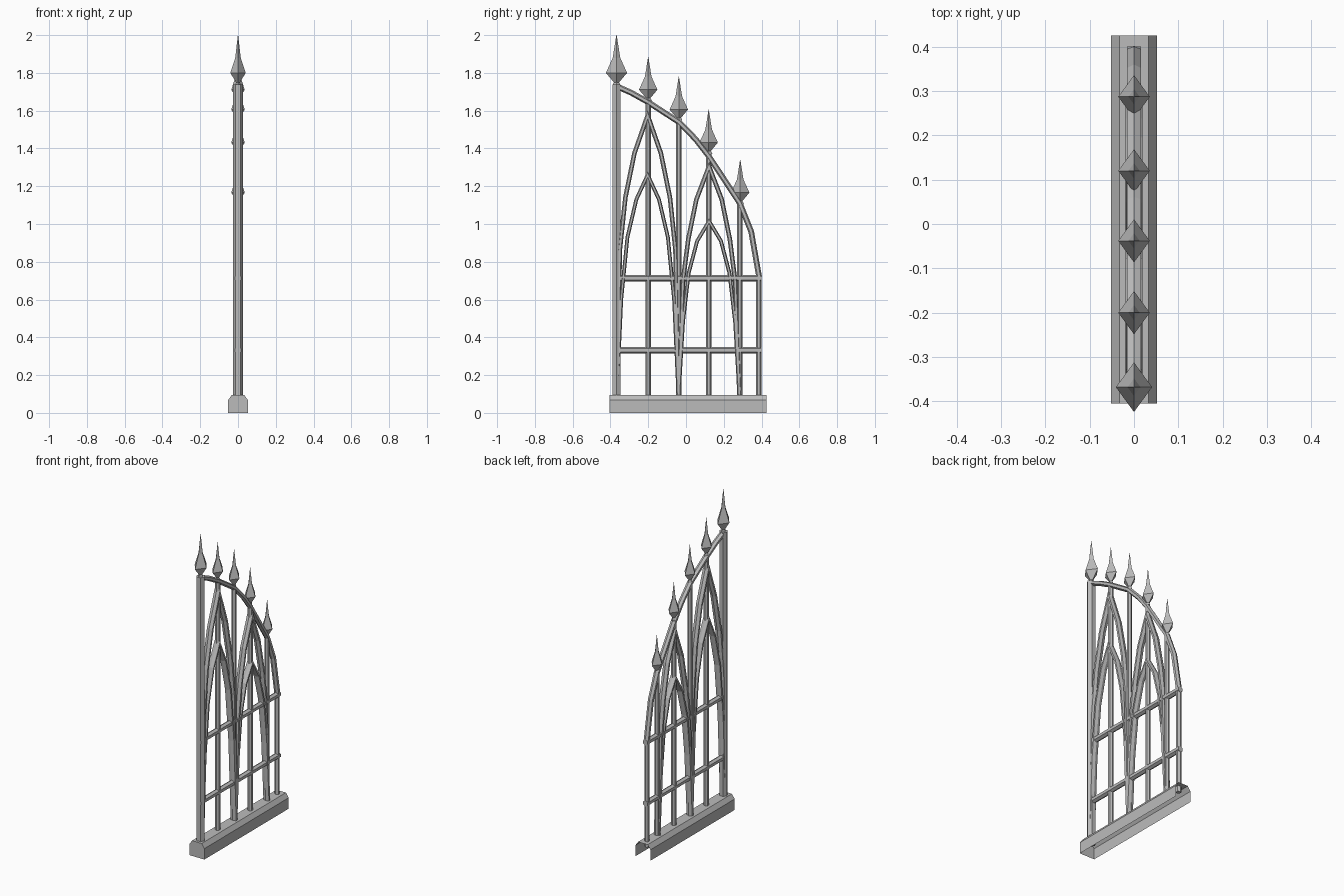
import bpy, bmesh, math
from mathutils import Vector

if "Cube" in bpy.data.objects:
    bpy.data.objects.remove(bpy.data.objects["Cube"])

iron = bpy.data.materials.new("grey_iron")
iron.diffuse_color = (0.5, 0.5, 0.5, 1)
iron.use_nodes = True
iron.node_tree.nodes["Principled BSDF"].inputs["Base Color"].default_value = iron.diffuse_color


def finish(name, bm, recalc=True):
    if recalc:
        bmesh.ops.recalc_face_normals(bm, faces=bm.faces)
    me = bpy.data.meshes.new(name)
    bm.to_mesh(me)
    bm.free()
    me.materials.append(iron)
    ob = bpy.data.objects.new(name, me)
    bpy.context.collection.objects.link(ob)
    return ob


def skin(bm, rings, closed=True):
    n = len(rings[0])
    for a, b in zip(rings, rings[1:]):
        for i in range(n if closed else n - 1):
            j = (i + 1) % n
            bm.faces.new((a[i], a[j], b[j], b[i]))


def bar(name, path, in_plane, depth, turn=0.0):
    """Six-sided mitred bar along a (y, z) path."""
    pts = [Vector(p) for p in path]
    bm = bmesh.new()
    rings = []
    for k, p in enumerate(pts):
        t0 = (p - pts[k - 1]).normalized() if k else None
        t1 = (pts[k + 1] - p).normalized() if k < len(pts) - 1 else None
        t0, t1 = t0 or t1, t1 or t0
        t = (t0 + t1).normalized()
        nrm = Vector((t.y, -t.x)) / max(0.3, t.dot(t0))
        ring = []
        for i in range(6):
            a = turn + i * math.pi / 3
            q = p + nrm * (math.cos(a) * in_plane)
            ring.append(bm.verts.new((math.sin(a) * depth, q.x, q.y)))
        rings.append(ring)
    skin(bm, rings)
    bm.faces.new(rings[0])
    bm.faces.new(rings[-1])
    return finish(name, bm)


def spike(name, y, top, s):
    """Four-sided spear head with concave flanks."""
    bm = bmesh.new()
    rings = []
    for dz, r in ((-0.268, 0.022), (-0.25, 0.014), (-0.2, 0.056), (-0.12, 0.020), (0, 0.001)):
        rings.append([bm.verts.new((cx * r * 0.73 * s, y + cy * r * s, top + dz * s))
                      for cx, cy in ((1, 0), (0, 1), (-1, 0), (0, -1))])
    skin(bm, rings)
    bm.faces.new(rings[0])
    bm.faces.new(rings[-1])
    return finish(name, bm)


# Plinth: chamfered channel, open below and at the rear end
bm = bmesh.new()
prof = [(-0.052, 0), (-0.052, 0.068), (-0.033, 0.095), (0.033, 0.095), (0.052, 0.068), (0.052, 0)]
ends = [[bm.verts.new((x, y, z)) for x, z in prof] for y in (-0.405, 0.425)]
skin(bm, ends, closed=False)
bm.faces.new(ends[0])
finish("plinth", bm)

# Uprights
bar("main_post", [(-0.368, 0.06), (-0.368, 1.738)], 0.025, 0.026, math.pi / 6)
for i, (y, z) in enumerate([(-0.2, 1.65), (-0.038, 1.54), (0.12, 1.37), (0.285, 1.11), (0.385, 0.73)]):
    bar(f"upright_{i + 1}", [(y, 0.06), (y, z)], 0.014, 0.015)

# Cross rails and curved top rail
for name, z in (("lower_rail", 0.332), ("upper_rail", 0.713)):
    bar(name, [(-0.388, z), (0.4, z)], 0.018, 0.018)
bar("curved_top_rail", [(-0.368, 1.73), (-0.29, 1.695), (-0.2, 1.645), (-0.038, 1.54), (0.05, 1.45),
                        (0.12, 1.36), (0.285, 1.11), (0.345, 0.96), (0.387, 0.72)], 0.015, 0.018)

# Pointed arches, each mirrored about its own centre
arches = {
    "tall_outer_arch": (-0.203, [(0, 1.575), (0.07, 1.375), (0.118, 1.14), (0.147, 0.865), (0.163, 0.09)], 0.012),
    "tall_inner_arch": (-0.203, [(0, 1.26), (0.06, 1.13), (0.107, 0.93), (0.14, 0.6), (0.163, 0.09)], 0.010),
    "short_outer_arch": (0.122, [(0, 1.305), (0.067, 1.13), (0.11, 0.92), (0.138, 0.7), (0.161, 0.09)], 0.012),
    "short_inner_arch": (0.122, [(0, 1.015), (0.063, 0.91), (0.108, 0.74), (0.138, 0.48), (0.161, 0.09)], 0.010),
}
for name, (cy, half, w) in arches.items():
    path = [(cy - d, z) for d, z in reversed(half)] + [(cy + d, z) for d, z in half[1:]]
    bar(name, path, w, 0.022)

# Spear heads
for i, (y, top, s) in enumerate([(-0.368, 2.0, 1), (-0.2, 1.885, 0.87), (-0.038, 1.78, 0.87),
                                 (0.12, 1.605, 0.87), (0.287, 1.34, 0.87)]):
    spike(f"spear_head_{i + 1}", y, top, s)
